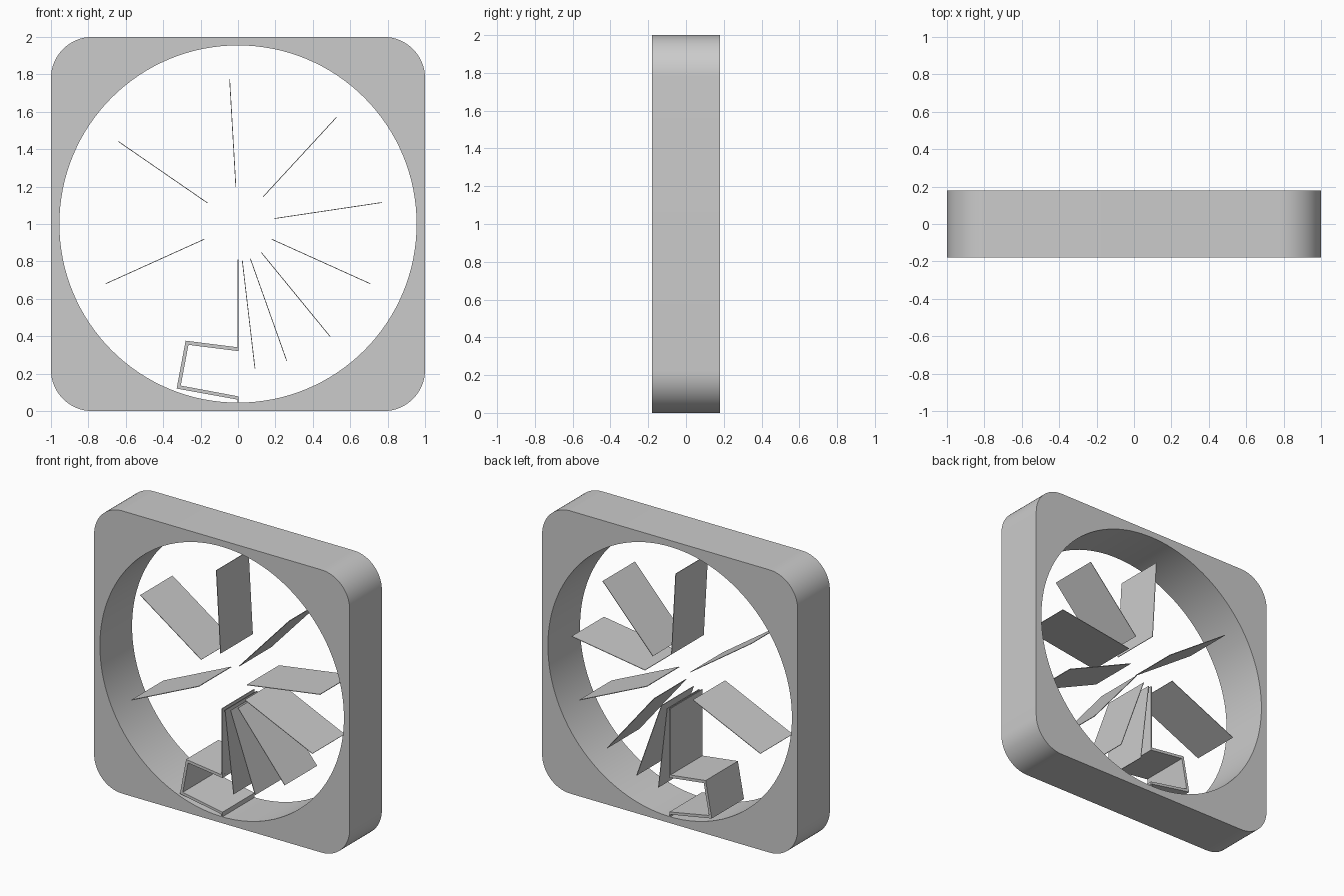
import bpy, bmesh
from math import sin, cos, pi, radians
from mathutils import Vector

cube = bpy.data.objects.get("Cube")
if cube:
    bpy.data.objects.remove(cube, do_unlink=True)

DEPTH = 0.36
CENTRE = 1.0

grey = bpy.data.materials.new("light_grey")
grey.use_nodes = True
colour = (0.6, 0.6, 0.6, 1)
grey.diffuse_color = colour
grey.node_tree.nodes["Principled BSDF"].inputs["Base Color"].default_value = colour


def extrude_outline(name, loops, smooth=False):
    """Fill closed x-z outlines (later ones are holes) and extrude along y."""
    bm = bmesh.new()
    edges = []
    for loop in loops:
        vs = [bm.verts.new((x, -DEPTH / 2, z)) for x, z in loop]
        edges += [bm.edges.new((v, vs[i - 1])) for i, v in enumerate(vs)]
    bmesh.ops.triangle_fill(bm, edges=edges, use_beauty=True)
    out = bmesh.ops.extrude_face_region(bm, geom=bm.faces[:], use_keep_orig=True)
    moved = [g for g in out["geom"] if isinstance(g, bmesh.types.BMVert)]
    bmesh.ops.translate(bm, verts=moved, vec=(0, DEPTH, 0))
    bmesh.ops.recalc_face_normals(bm, faces=bm.faces[:])
    mesh = bpy.data.meshes.new(name)
    bm.to_mesh(mesh)
    bm.free()
    mesh.materials.append(grey)
    obj = bpy.data.objects.new(name, mesh)
    bpy.context.collection.objects.link(obj)
    if smooth:
        bpy.ops.object.select_all(action='DESELECT')
        obj.select_set(True)
        bpy.context.view_layer.objects.active = obj
        bpy.ops.object.shade_smooth_by_angle(angle=radians(30))
    return obj


def arc(cx, cz, r, start, end, steps):
    return [(cx + r * cos(start + (end - start) * i / steps),
             cz + r * sin(start + (end - start) * i / steps)) for i in range(steps + 1)]


def strip(name, a, b, thickness):
    """Thin plate between two x-z points."""
    a, b = Vector(a), Vector(b)
    d = (b - a).normalized()
    n = Vector((-d.y, d.x)) * thickness / 2
    extrude_outline(name, [[a + n, b + n, b - n, a - n]])


# Rounded square frame with a round opening
corner = 0.22
outer = []
for k, (sx, sz) in enumerate([(1, 1), (-1, 1), (-1, -1), (1, -1)]):
    outer += arc(sx * (1 - corner), CENTRE + sz * (1 - corner), corner,
                 k * pi / 2, (k + 1) * pi / 2, 16)
opening = arc(0, CENTRE, 0.955, 0, 2 * pi, 128)[:-1]
extrude_outline("frame", [outer, opening], smooth=True)

# Radial blades
for i, angle in enumerate([93.3, 47.3, 8.5, -24.3, -50.7, -70.4, -83.3, 204.3, 145.4]):
    ray = Vector((cos(radians(angle)), sin(radians(angle))))
    hub = Vector((0, CENTRE))
    strip(f"blade_{i + 1}", hub + ray * 0.197, hub + ray * 0.777, 0.004)

# Upright plate, bent bracket under it, and its foot on the frame
strip("upright_plate", (0, 0.81), (0, 0.33), 0.007)
extrude_outline("bent_bracket", [[
    (0.004, 0.34), (-0.28, 0.376), (-0.328, 0.12), (0.004, 0.06),
    (0.004, 0.078), (-0.306, 0.136), (-0.265, 0.354), (0.004, 0.32)]])
strip("bracket_foot", (0, 0.07), (0, 0.04), 0.007)
